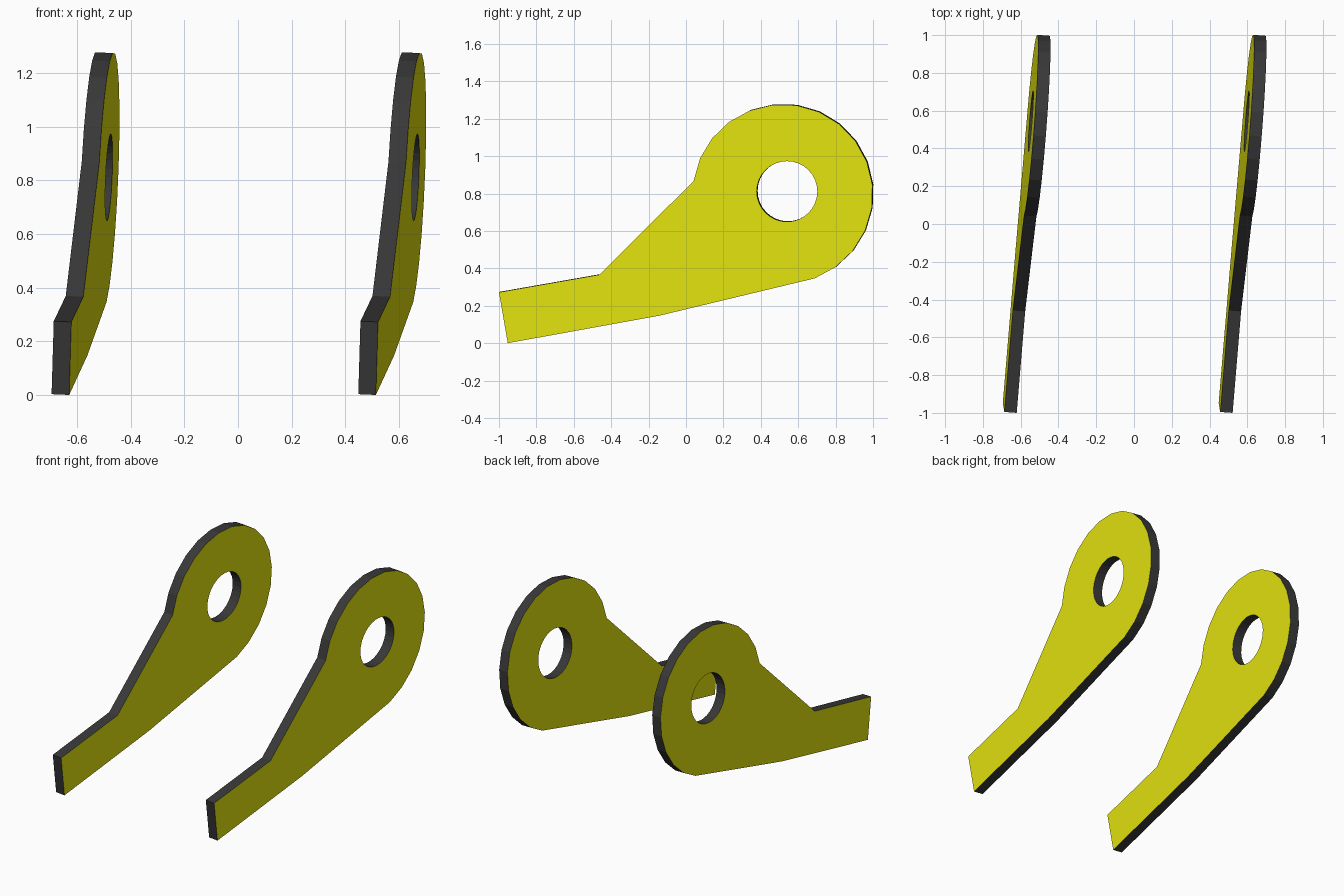
import bpy, bmesh
from math import sin, cos, radians, pi
from mathutils import Vector

if "Cube" in bpy.data.objects:
    bpy.data.objects.remove(bpy.data.objects["Cube"])

SLOPE_Y, SLOPE_Z = 0.0757, 0.043      # lean of the plates
NORMAL = Vector((1, -SLOPE_Y, -SLOPE_Z)).normalized()
THICK = 0.066


def material(name, color):
    m = bpy.data.materials.new(name)
    m.diffuse_color = color
    m.use_nodes = True
    m.node_tree.nodes["Principled BSDF"].inputs["Base Color"].default_value = m.diffuse_color
    return m


yellow = material("yellow_face", (0.8, 0.8, 0.005, 1))
dark = material("dark_edge", (0.04, 0.04, 0.04, 1))

# Side profile (y, z): arm, then the rounded head as part of a 24-sided circle
outline = [(-0.463, 0.366), (-1.0, 0.272), (-0.953, 0.0), (-0.142, 0.147)]
for k in range(17):
    a = radians(-69.2 + 15.05 * k)
    outline.append((0.517 + 0.482 * cos(a), 0.796 + 0.481 * sin(a)))
hole = [(0.54 + 0.162 * cos(2 * pi * k / 32), 0.811 + 0.162 * sin(2 * pi * k / 32))
        for k in range(32)]


def make_plate(name, x_start):
    bm = bmesh.new()
    edges = []
    for loop in (outline, hole):
        vs = [bm.verts.new((x_start + SLOPE_Y * (y + 0.953) + SLOPE_Z * z, y, z))
              for y, z in loop]
        edges += [bm.edges.new((vs[i - 1], vs[i])) for i in range(len(vs))]
    # Fill the face around the hole, then give it thickness
    bmesh.ops.triangle_fill(bm, use_beauty=True, use_dissolve=False,
                            edges=edges, normal=NORMAL)
    ext = bmesh.ops.extrude_face_region(bm, geom=bm.faces[:], use_keep_orig=True)
    moved = [g for g in ext["geom"] if isinstance(g, bmesh.types.BMVert)]
    bmesh.ops.translate(bm, verts=moved, vec=-NORMAL * THICK)
    bmesh.ops.recalc_face_normals(bm, faces=bm.faces[:])
    # Dark rim and hole wall, yellow sides
    for f in bm.faces:
        f.material_index = 0 if abs(f.normal.dot(NORMAL)) > 0.7 else 1
    me = bpy.data.meshes.new(name)
    bm.to_mesh(me)
    bm.free()
    me.materials.append(yellow)
    me.materials.append(dark)
    ob = bpy.data.objects.new(name, me)
    bpy.context.collection.objects.link(ob)


make_plate("left_lug_plate", -0.629)
make_plate("right_lug_plate", 0.514)
